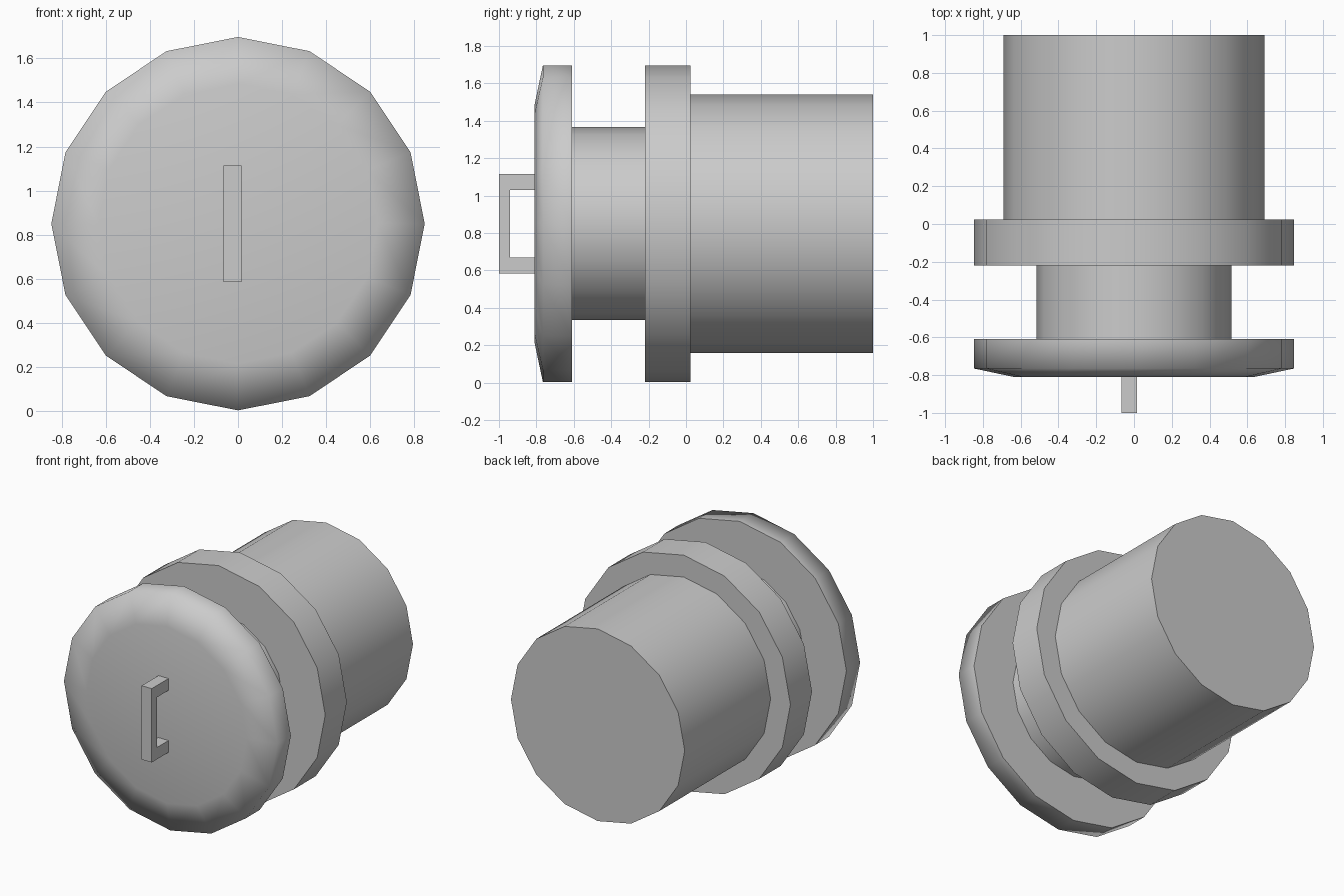
import bpy, bmesh, math

if "Cube" in bpy.data.objects:
    bpy.data.objects.remove(bpy.data.objects["Cube"])

SIDES = 16
CZ = 0.85   # height of the shared axis


def finish(name, bm):
    bmesh.ops.recalc_face_normals(bm, faces=bm.faces)
    mesh = bpy.data.meshes.new(name)
    bm.to_mesh(mesh)
    bm.free()
    obj = bpy.data.objects.new(name, mesh)
    bpy.context.collection.objects.link(obj)
    return obj


def lathe(name, profile, cap_front, cap_back, smooth_angle):
    """Rings of (y, radius) around the y axis, with a corner pointing up."""
    bm = bmesh.new()
    rings = []
    for y, r in profile:
        angles = [2 * math.pi * i / SIDES for i in range(SIDES)]
        rings.append([bm.verts.new((r * math.sin(a), y, CZ + r * math.cos(a)))
                      for a in angles])
    for a, b in zip(rings, rings[1:]):
        for i in range(SIDES):
            j = (i + 1) % SIDES
            bm.faces.new((a[i], a[j], b[j], b[i]))
    if cap_front:
        bm.faces.new(rings[0])
    if cap_back:
        bm.faces.new(rings[-1])
    obj = finish(name, bm)
    bpy.ops.object.select_all(action='DESELECT')
    obj.select_set(True)
    bpy.context.view_layer.objects.active = obj
    bpy.ops.object.shade_smooth_by_angle(angle=math.radians(smooth_angle))
    return obj


# Lid with a shallow chamfer that shades softly into its rim
lathe("lid", [(-0.81, 0.635), (-0.765, 0.847), (-0.61, 0.847)], True, True, 85)
# Narrow neck, open where it meets the lid and flange
lathe("neck", [(-0.61, 0.516), (-0.22, 0.516)], False, False, 30)
# Wide flange
lathe("flange", [(-0.22, 0.847), (0.025, 0.847)], True, True, 30)
# Main drum, closed at the back
lathe("drum", [(0.025, 0.69), (1.0, 0.69)], False, True, 30)

# C-shaped handle, extruded across x
outline = [(-0.81, 0.585), (-1.0, 0.585), (-1.0, 1.115), (-0.81, 1.115),
           (-0.81, 1.03), (-0.94, 1.03), (-0.94, 0.67), (-0.81, 0.67)]
bm = bmesh.new()
face = bm.faces.new([bm.verts.new((-0.065, y, z)) for y, z in outline])
ext = bmesh.ops.extrude_face_region(bm, geom=[face])
moved = [v for v in ext["geom"] if isinstance(v, bmesh.types.BMVert)]
bmesh.ops.translate(bm, verts=moved, vec=(0.08, 0, 0))
finish("handle", bm)
